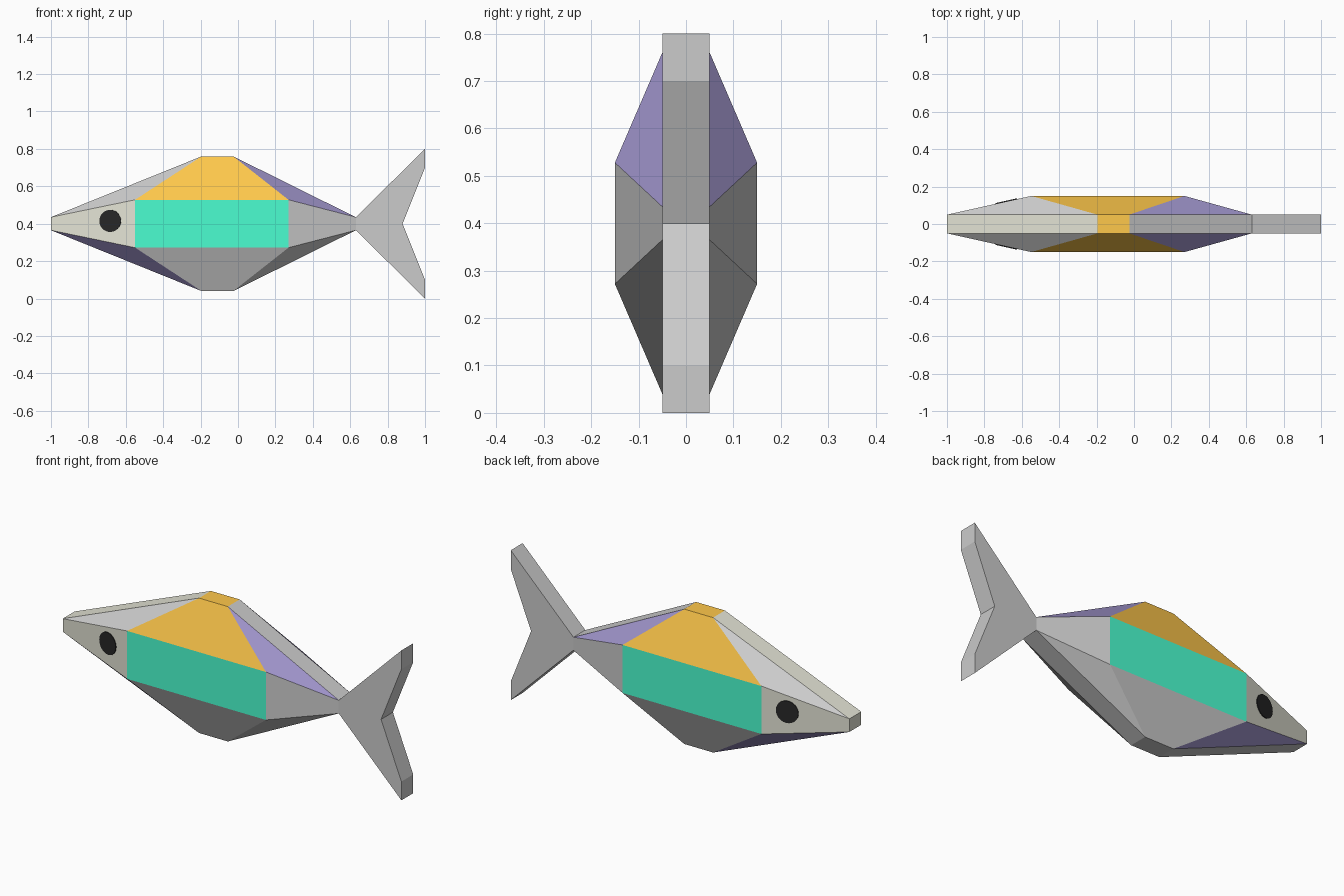
import bpy, bmesh, math
from mathutils import Matrix, Vector

if "Cube" in bpy.data.objects:
    bpy.data.objects.remove(bpy.data.objects["Cube"])


def material(name, rgb):
    m = bpy.data.materials.new(name)
    m.diffuse_color = (*rgb, 1)
    m.use_nodes = True
    m.node_tree.nodes["Principled BSDF"].inputs["Base Color"].default_value = m.diffuse_color
    return m


GREY, ORANGE, PURPLE, OLIVE, GREEN = range(5)
palette = [
    material("grey", (0.8, 0.8, 0.8)),
    material("orange", (1.0, 0.58, 0.07)),
    material("purple", (0.34, 0.29, 0.58)),
    material("olive", (0.77, 0.77, 0.66)),
    material("green", (0.07, 1.0, 0.64)),
]
black = material("black", (0.02, 0.02, 0.02))


def finish(bm, name, mats=()):
    bmesh.ops.recalc_face_normals(bm, faces=bm.faces)
    mesh = bpy.data.meshes.new(name)
    bm.to_mesh(mesh)
    bm.free()
    for m in mats:
        mesh.materials.append(m)
    ob = bpy.data.objects.new(name, mesh)
    bpy.context.collection.objects.link(ob)
    return ob


# Body: octagonal rim at y = +-0.05, flat flank panel at y = +-0.15
rim = [(-1, .435), (-.195, .76), (-.025, .76), (.63, .435),
       (.63, .365), (-.025, .04), (-.195, .04), (-1, .365)]
panel = [(-.55, .528), (.27, .528), (.27, .272), (-.55, .272)]
flank_colours = [GREY, ORANGE, PURPLE, GREY, GREY, GREY, PURPLE, OLIVE]
rim_colours = [OLIVE, ORANGE, GREY, None, GREY, GREY, GREY, OLIVE]

bm = bmesh.new()


def add_face(verts, colour):
    bm.faces.new(list(dict.fromkeys(verts))).material_index = colour


edges = []
for s in (-1, 1):
    r = [bm.verts.new((x, s * .05, z)) for x, z in rim]
    p = [bm.verts.new((x, s * .15, z)) for x, z in panel]
    edges.append(r)
    add_face(p, GREEN)
    for i in range(8):
        j = (i + 1) % 8
        add_face([r[i], r[j], p[j // 2], p[i // 2]], flank_colours[i])

# Strips across the rim, left open where the tail joins
for i, colour in enumerate(rim_colours):
    if colour is not None:
        j = (i + 1) % 8
        add_face([edges[0][i], edges[0][j], edges[1][j], edges[1][i]], colour)
finish(bm, "body", palette)

# Tail fin: flat forked profile, open where it joins the body
fork = [(.63, .365), (.63, .435), (1, .8), (1, .7), (.88, .4), (1, .1), (1, 0)]
bm = bmesh.new()
sides = [[bm.verts.new((x, y, z)) for x, z in fork] for y in (-.05, .05)]
for v in sides:
    # upper and lower lobes with the root between them
    bm.faces.new([v[1], v[2], v[3], v[4]])
    bm.faces.new([v[0], v[4], v[5], v[6]])
    bm.faces.new([v[0], v[1], v[4]])
for i in range(1, 7):
    j = (i + 1) % 7
    bm.faces.new([sides[0][i], sides[0][j], sides[1][j], sides[1][i]])
finish(bm, "tail_fin")

# Eyes: thin round discs lying on the sloping cheeks
for s, name in ((-1, "eye_right"), (1, "eye_left")):
    normal = Vector((-.1, s * .45, 0)).normalized()
    x = -.683
    centre = Vector((x, s * (.05 + (x + 1) * .1 / .45), .415)) + normal * .002
    turn = normal.to_track_quat('Z', 'Y').to_matrix().to_4x4()
    bm = bmesh.new()
    bmesh.ops.create_cone(bm, cap_ends=True, segments=32, radius1=.059,
                          radius2=.059, depth=.004,
                          matrix=Matrix.Translation(centre) @ turn)
    finish(bm, name, [black])
